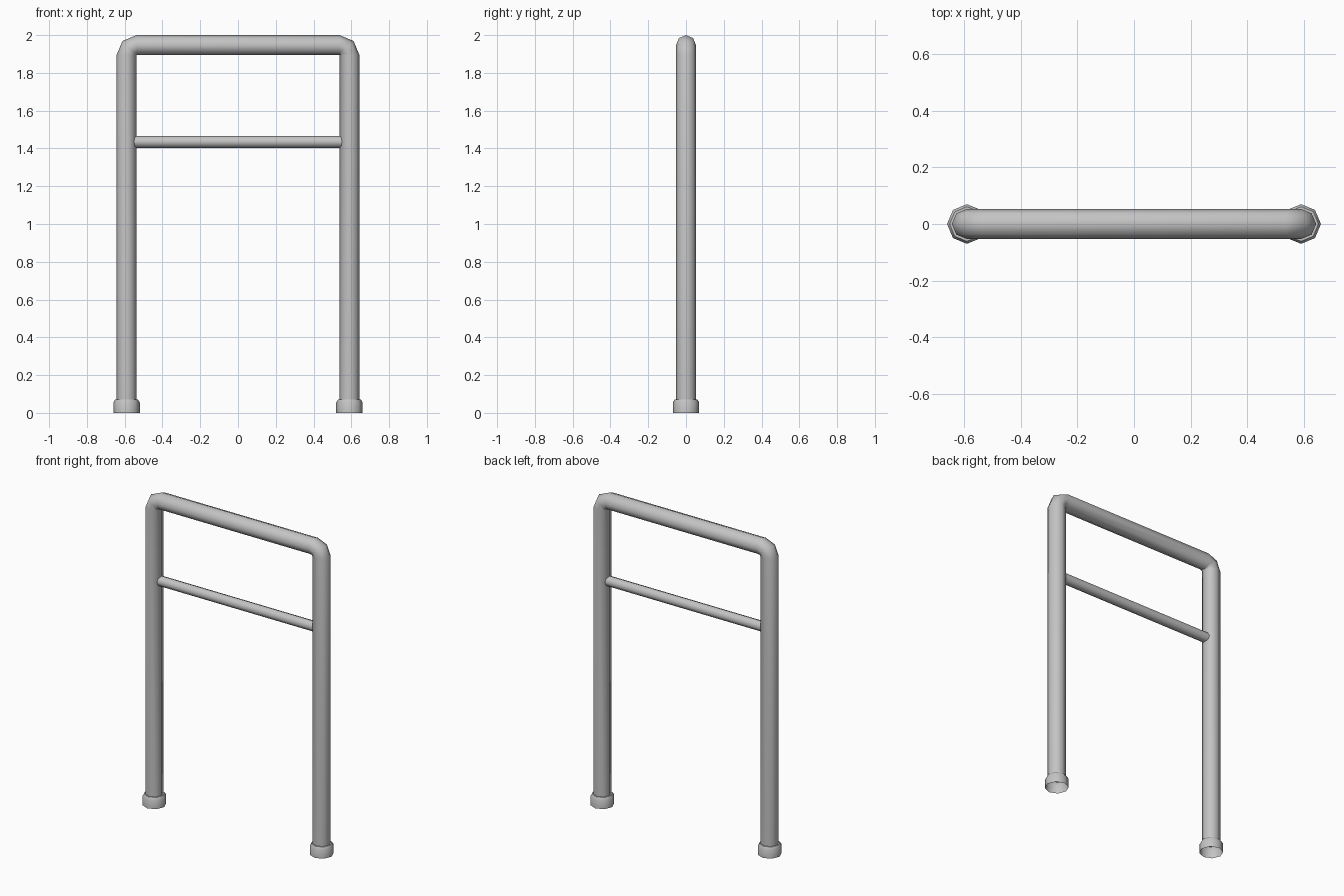
import bpy
import bmesh
import math
from mathutils import Vector

if "Cube" in bpy.data.objects:
    bpy.data.objects.remove(bpy.data.objects["Cube"], do_unlink=True)

SIDES = 8
LEG_X = 0.59      # leg centre line
PIPE_R = 0.053
TOP_Z = 2.0

metal = bpy.data.materials.new("grey metal")
metal.use_nodes = True
GREY = (0.55, 0.55, 0.55, 1)
metal.diffuse_color = GREY
metal.node_tree.nodes["Principled BSDF"].inputs["Base Color"].default_value = GREY


def tube(name, rings, angle):
    """Skin rings of (centre, in-plane direction, radius); all centres lie in the xz plane."""
    bm = bmesh.new()
    loops = []
    for centre, across, radius in rings:
        c, u, v = Vector(centre), Vector(across).normalized(), Vector((0, 1, 0))
        loops.append([bm.verts.new(c + radius * (math.cos(t) * u + math.sin(t) * v))
                      for t in (i * math.tau / SIDES for i in range(SIDES))])
    for a, b in zip(loops, loops[1:]):
        for i in range(SIDES):
            j = (i + 1) % SIDES
            bm.faces.new((a[i], a[j], b[j], b[i]))
    bmesh.ops.recalc_face_normals(bm, faces=bm.faces)
    mesh = bpy.data.meshes.new(name)
    bm.to_mesh(mesh)
    bm.free()
    mesh.materials.append(metal)
    obj = bpy.data.objects.new(name, mesh)
    bpy.context.collection.objects.link(obj)
    bpy.ops.object.select_all(action='DESELECT')
    obj.select_set(True)
    bpy.context.view_layer.objects.active = obj
    bpy.ops.object.shade_smooth_by_angle(angle=math.radians(angle))
    return obj


# Bent frame: each corner pivots about its tight inner point in two steps
pivot_x, pivot_z = LEG_X - PIPE_R, TOP_Z - 2 * PIPE_R
frame = [((-LEG_X, 0, 0.07), (-1, 0, 0), PIPE_R)]
for side, angles in ((-1, (180, 135, 90)), (1, (90, 45, 0))):
    for deg in angles:
        a = math.radians(deg)
        out = Vector((math.cos(a), 0, math.sin(a)))
        frame.append((Vector((side * pivot_x, 0, pivot_z)) + out * PIPE_R, out, PIPE_R))
frame.append(((LEG_X, 0, 0.07), (1, 0, 0), PIPE_R))
tube("bent_frame", frame, 50)

# Thin cross rail, its ends buried in the legs
tube("cross_rail", [((x, 0, 1.435), (0, 0, 1), 0.032) for x in (-0.575, 0.575)], 50)

# Hollow foot sleeves with a chamfered top
for side, label in ((-1, "right"), (1, "left")):
    profile = ((0.07, 0), (0.07, 0.055), (0.061, 0.07), (PIPE_R - 0.001, 0.07))
    tube(label + "_foot", [((side * LEG_X, 0, z), (1, 0, 0), r) for r, z in profile], 50)
